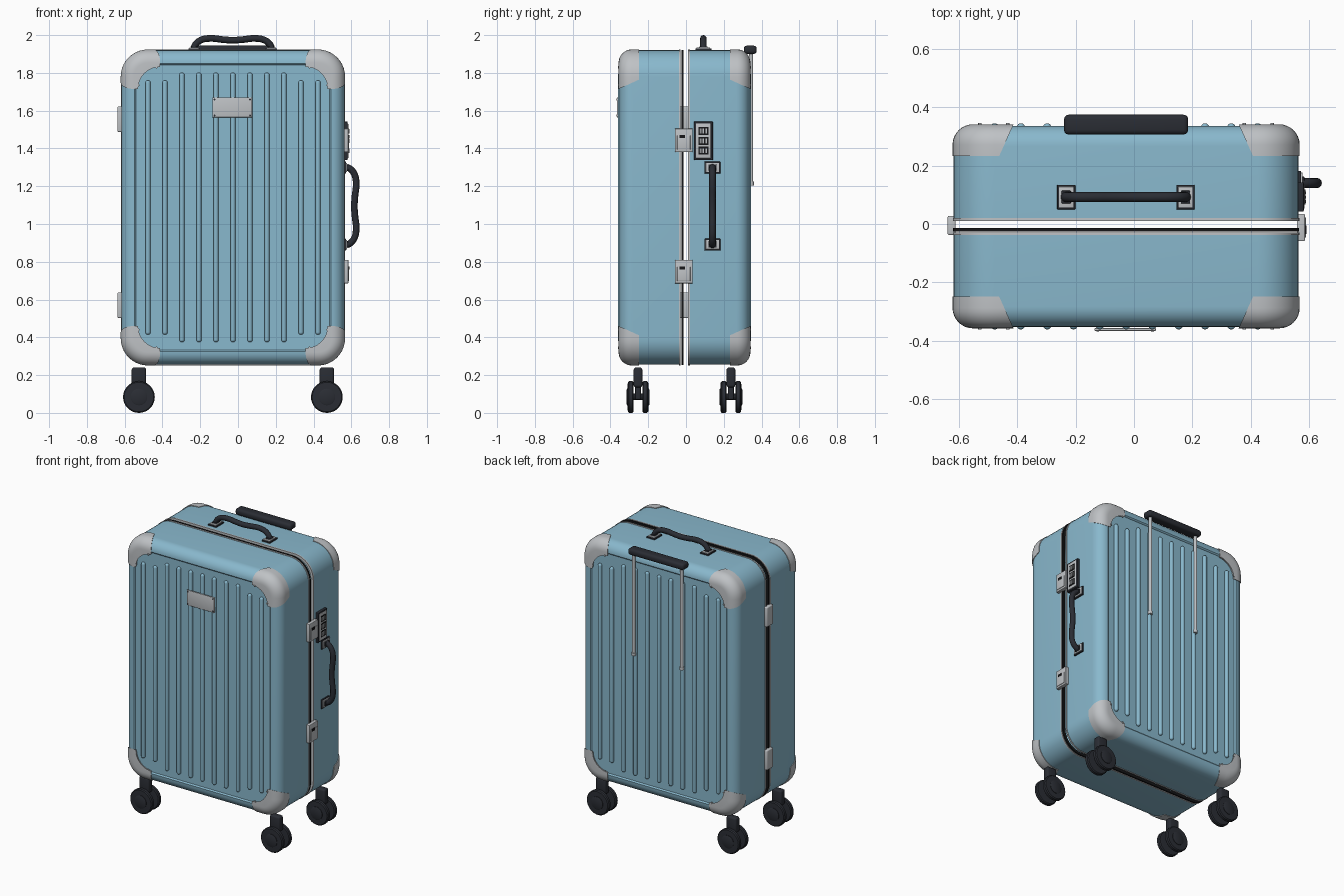
import bpy, bmesh
from math import sin, cos, pi, radians
from mathutils import Matrix, Vector

cube = bpy.data.objects.get("Cube")
if cube:
    bpy.data.objects.remove(cube, do_unlink=True)

CENTRE = Vector((-0.027, -0.008, 1.0875))     # middle of the case
HALF_W, HALF_H, CORNER = 0.59, 0.8325, 0.14


def material(name, rgb, rough=0.5):
    m = bpy.data.materials.new(name)
    m.use_nodes = True
    m.diffuse_color = (*rgb, 1)
    node = m.node_tree.nodes["Principled BSDF"]
    node.inputs["Base Color"].default_value = (*rgb, 1)
    node.inputs["Roughness"].default_value = rough
    return m


BLUE = material("powder blue shell", (0.25, 0.48, 0.61))
GREY = material("satin metal", (0.52, 0.54, 0.56))
DARK = material("charcoal plastic", (0.023, 0.026, 0.034))
BLACK = material("black rubber", (0.008, 0.008, 0.009))


def finish(name, mesh, mat, loc=(0, 0, 0)):
    mesh.materials.clear()
    mesh.materials.append(mat)
    mesh.shade_smooth()
    mesh.set_sharp_from_angle(angle=radians(38))
    ob = bpy.data.objects.new(name, mesh)
    ob.location = loc
    bpy.context.collection.objects.link(ob)
    return ob


def from_bm(name, bm, mat, loc=(0, 0, 0)):
    bmesh.ops.recalc_face_normals(bm, faces=bm.faces)
    mesh = bpy.data.meshes.new(name)
    bm.to_mesh(mesh)
    bm.free()
    return finish(name, mesh, mat, loc)


def evaluated_mesh(ob):
    bpy.context.view_layer.update()
    return bpy.data.meshes.new_from_object(ob.evaluated_get(bpy.context.evaluated_depsgraph_get()))


def skin(bm, rings, loop=False, caps=(False, False)):
    rows = [[bm.verts.new(p) for p in ring] for ring in rings]
    pairs = list(zip(rows, rows[1:])) + ([(rows[-1], rows[0])] if loop else [])
    for a, b in pairs:
        for i in range(len(a)):
            j = (i + 1) % len(a)
            bm.faces.new((a[i], a[j], b[j], b[i]))
    for row, wanted in ((rows[0], caps[0]), (rows[-1], caps[1])):
        if wanted:
            bm.faces.new(row)


def outline(y, inset, steps=10):
    """Rounded rectangle in the xz plane, drawn in from the case outline."""
    r = max(CORNER - inset, 0.02)
    pts = []
    for k, (sx, sz) in enumerate(((1, 1), (-1, 1), (-1, -1), (1, -1))):
        for i in range(steps + 1):
            a = (k + i / steps) * pi / 2
            pts.append((sx * (HALF_W - inset - r) + r * cos(a), y,
                        sz * (HALF_H - inset - r) + r * sin(a)))
    return pts


def loft(name, profile, mat, loop=False, caps=(False, False)):
    bm = bmesh.new()
    skin(bm, [outline(y, inset) for y, inset in profile], loop, caps)
    return from_bm(name, bm, mat, CENTRE)


def lathe(name, profile, mat, loc, axis="Z", steps=24):
    """Closed turned solid from (radius, height) pairs."""
    bm = bmesh.new()
    skin(bm, [[(r * cos(2 * pi * i / steps), r * sin(2 * pi * i / steps), h)
               for i in range(steps)] for r, h in profile], caps=(True, True))
    if axis != "Z":
        turn = Matrix.Rotation(pi / 2, 3, "X" if axis == "Y" else "Y")
        bmesh.ops.rotate(bm, verts=bm.verts, matrix=turn)
    return from_bm(name, bm, mat, loc)


def box(name, loc, size, mat, bevel=0.0):
    bm = bmesh.new()
    bmesh.ops.create_cube(bm, size=1)
    bmesh.ops.scale(bm, vec=size, verts=bm.verts)
    if bevel:
        bmesh.ops.bevel(bm, geom=bm.edges[:], offset=bevel, segments=3, profile=0.5, affect="EDGES")
    return from_bm(name, bm, mat, loc)


def capsule(r, half):
    arc = [(r * cos(a * pi / 10) + 0.0005, r * sin(a * pi / 10)) for a in range(6)]
    return [(q, -half - h) for q, h in reversed(arc)] + [(q, half + h) for q, h in arc]


# Two half shells with a rolled rim and a recessed panel
EDGE, DEPTH, PANEL = 0.07, 0.344, 0.335


def rounded_edge(depth, grow=0.0):
    return [(depth - EDGE + EDGE * sin(i * pi / 16), EDGE - EDGE * cos(i * pi / 16) - grow)
            for i in range(9)]


rim = rounded_edge(DEPTH) + [(DEPTH - 0.004, EDGE + 0.006), (PANEL, EDGE + 0.008)]
for side, label, start in ((-1, "front", 0.027), (1, "back", 0.026)):
    profile = [(start, 0)] + rim
    loft(label + "_shell", [(side * y, d) for y, d in profile], BLUE, caps=(False, True))


# Metal rims and rubber seal around the opening
def band(name, y0, y1, out, depth, mat):
    loft(name, [(y0, -out), (y1, -out), (y1, depth), (y0, depth)], mat, loop=True)


band("front_rim", -0.029, -0.021, 0.003, 0.015, GREY)
band("back_rim", 0.018, 0.028, 0.003, 0.015, GREY)
band("seal", -0.017, -0.006, 0.002, 0.015, BLACK)

# Vertical ribs on both panels
for side, label in ((-1, "front"), (1, "back")):
    for i in range(-5, 6):
        half = 0.66 if abs(i) > 3 else 0.70
        lathe(f"{label}_rib", capsule(0.0135, half), BLUE,
              CENTRE + Vector((i * 0.09, side * (PANEL + 0.004), 0)), steps=14)

# Corner guards: one guard cut out of a swollen case, mirrored to all eight corners
swollen = [(0.1, -0.004)] + rounded_edge(DEPTH + 0.005, 0.004)
body = loft("guard_blank", swollen, GREY, caps=(True, True))
bite = [(0.21 - 0.12 * sin(a * pi / 16), 0.21 - 0.12 * cos(a * pi / 16)) for a in range(9)]
shape = [(-0.05, -0.05), (0.21, -0.05)] + bite + [(-0.05, 0.21)]
bm = bmesh.new()
skin(bm, [[(HALF_W - u * k, y, HALF_H - v * k) for u, v in shape]
          for y, k in ((0.24, 0.74), (0.36, 1.0))], caps=(True, True))
cutter = from_bm("guard_cutter", bm, GREY, CENTRE)
cutter.hide_render = True
cut = body.modifiers.new("cut", "BOOLEAN")
cut.operation, cut.solver, cut.object = "INTERSECT", "EXACT", cutter
guard = finish("corner_guards", evaluated_mesh(body), GREY, CENTRE)
for ob in (body, cutter):
    bpy.data.objects.remove(ob, do_unlink=True)
mirror = guard.modifiers.new("mirror", "MIRROR")
mirror.use_axis = (True, True, True)
mirror.use_mirror_merge = False

# Guard rivets
for sx in (-1, 1):
    for sy in (-1, 1):
        for sz in (-1, 1):
            for u, v in ((0.185, 0.09), (0.09, 0.185)):
                lathe("guard_rivet", [(0.006, -0.004), (0.006, 0.004)], GREY,
                      CENTRE + Vector((sx * (HALF_W - u), sy * 0.349, sz * (HALF_H - v))),
                      "Y", 10)

# Name plate, left blank, with four rivets
box("front_plate", (-0.03, -0.361, 1.617), (0.21, 0.009, 0.105), GREY, 0.002)
for sx in (-1, 1):
    for sz in (-1, 1):
        lathe("plate_rivet", [(0.005, -0.002), (0.005, 0.002)], DARK,
              (-0.03 + sx * 0.094, -0.365, 1.617 + sz * 0.042), "Y", 10)


# Carry handles: a wavy grip on two framed feet
def carry_handle(name, matrix):
    curve = bpy.data.curves.new(name, "CURVE")
    curve.dimensions = "3D"
    curve.bevel_depth, curve.bevel_resolution = 0.0175, 4
    curve.use_fill_caps = True
    half = [(0.207, 0.01), (0.196, 0.032), (0.165, 0.055), (0.115, 0.0625), (0.05, 0.056)]
    path = [(-x, z) for x, z in half] + [(0, 0.053)] + [(x, z) for x, z in reversed(half)]
    spline = curve.splines.new("BEZIER")
    spline.bezier_points.add(len(path) - 1)
    for point, (x, z) in zip(spline.bezier_points, path):
        point.co = (x, 0, z)
        point.handle_left_type = point.handle_right_type = "AUTO"
    spline.resolution_u = 6
    raw = bpy.data.objects.new(name + "_path", curve)
    bpy.context.collection.objects.link(raw)
    parts = [finish(name + "_grip", evaluated_mesh(raw), DARK)]
    bpy.data.objects.remove(raw, do_unlink=True)
    for sx in (-1, 1):
        x = sx * 0.204
        parts.append(box(name + "_foot", (x, 0, 0.003), (0.062, 0.084, 0.012), DARK, 0.002))
        parts.append(box(name + "_frame", (x, 0, 0.008), (0.05, 0.072, 0.012), GREY, 0.002))
        parts.append(box(name + "_socket", (x, 0, 0.012), (0.032, 0.044, 0.016), DARK, 0.003))
    for ob in parts:
        ob.matrix_world = matrix @ Matrix.Translation(ob.location)


carry_handle("top_handle", Matrix.Translation((-0.028, 0.092, 1.92)))
carry_handle("side_handle", Matrix.Translation((0.563, 0.14, 1.095)) @ Matrix.Rotation(pi / 2, 4, "Y"))

# Pull handle on the back
box("pull_grip", (-0.027, 0.34, 1.922), (0.425, 0.068, 0.044), DARK, 0.016)
for sx in (-1, 1):
    x = CENTRE.x + sx * 0.183
    lathe("pull_rod", [(0.011, 1.22), (0.011, 1.915)], GREY, (x, 0.345, 0), steps=16)
    lathe("pull_rod_collar", [(0.014, 1.205), (0.014, 1.225)], GREY, (x, 0.345, 0), steps=16)

# Latches on the left side
for z in (1.443, 0.748):
    box("latch", (0.571, -0.012, z), (0.028, 0.094, 0.125), GREY, 0.004)
    box("latch_flap", (0.585, -0.012, z - 0.012), (0.006, 0.07, 0.075), GREY, 0.002)
    box("latch_slot", (0.586, -0.02, z + 0.02), (0.008, 0.03, 0.016), BLACK)

# Combination lock
box("lock_base", (0.57, 0.092, 1.44), (0.022, 0.1, 0.205), DARK, 0.004)
box("lock_face", (0.577, 0.092, 1.44), (0.014, 0.08, 0.185), GREY, 0.003)
for i in (-1, 0, 1):
    z = 1.44 + i * 0.052
    box("dial_frame", (0.583, 0.092, z), (0.006, 0.052, 0.042), BLACK)
    for k in (-1, 0, 1):
        box("dial_wheel", (0.586, 0.092 + k * 0.015, z), (0.006, 0.009, 0.026), GREY, 0.001)

# Hinges on the right side
for z in (1.555, 0.57):
    box("hinge", (-0.624, -0.005, z), (0.028, 0.066, 0.135), GREY, 0.006)

# Twin casters
for sx in (-1, 1):
    for sy in (-1, 1):
        x, y = CENTRE.x + sx * 0.4975, CENTRE.y + sy * 0.246
        box("caster_stem", (x, y, 0.188), (0.076, 0.046, 0.105), DARK, 0.012)
        box("caster_fork", (x, y, 0.12), (0.05, 0.03, 0.1), DARK, 0.008)
        lathe("caster_axle", [(0.018, -0.05), (0.018, 0.05)], DARK, (x, y, 0.085), "Y")
        for s in (-1, 1):
            tyre = [(0.06, -0.016), (0.078, -0.015), (0.084, -0.009),
                    (0.084, 0.009), (0.078, 0.015), (0.06, 0.016)]
            lathe("caster_wheel", tyre, DARK, (x, y + s * 0.039, 0.084), "Y", 36)
            lathe("caster_hub", [(0.044, -0.004), (0.044, 0.002), (0.038, 0.005)][::1]
                  if s < 0 else [(0.038, -0.005), (0.044, -0.002), (0.044, 0.004)],
                  DARK, (x, y + s * 0.056, 0.084), "Y")
